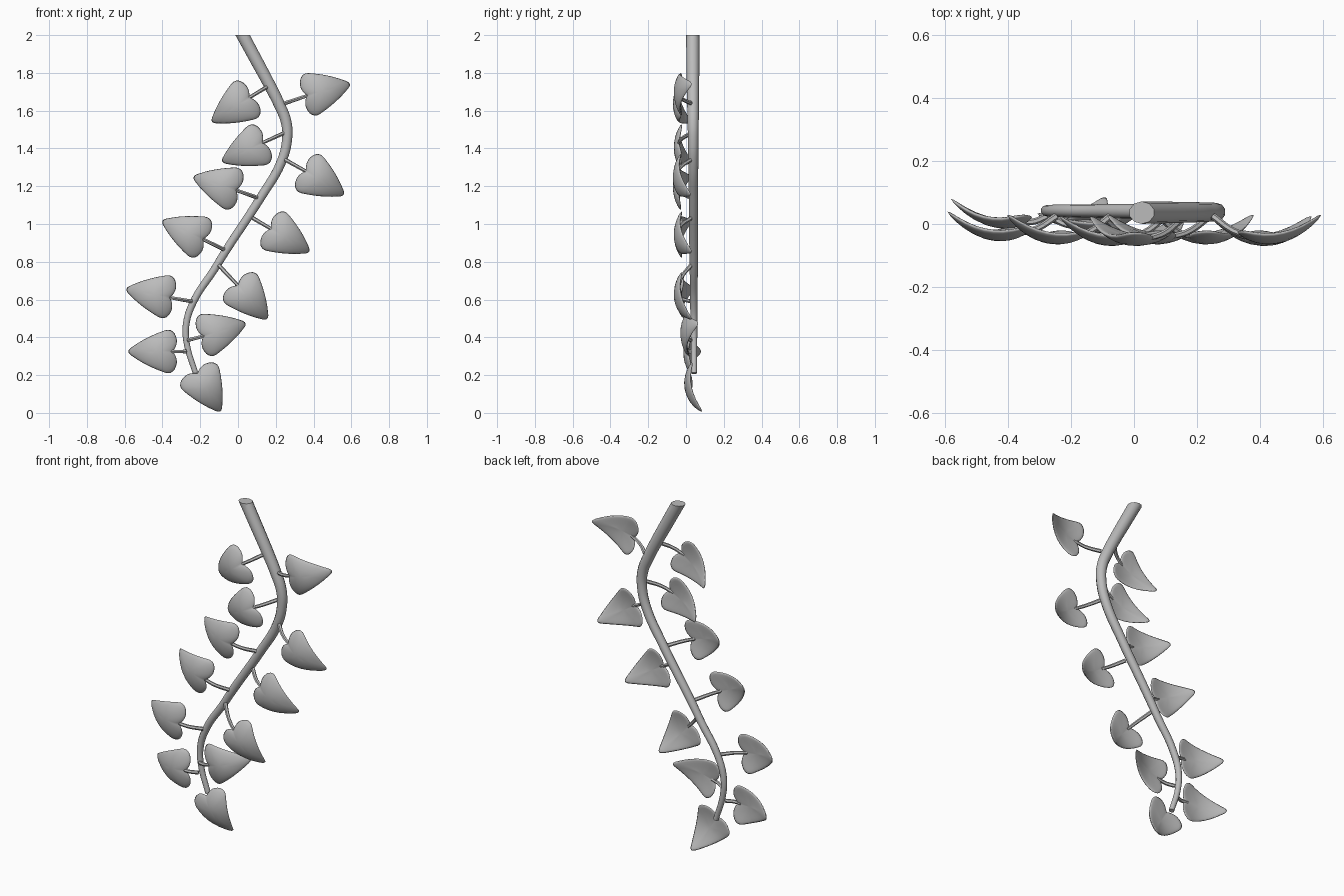
import bpy, bmesh
from math import cos, sin, radians, sqrt
from mathutils import Vector
from mathutils.geometry import interpolate_bezier

cube = bpy.data.objects.get("Cube")
if cube:
    bpy.data.objects.remove(cube, do_unlink=True)

# One plain grey material
GREY = (0.5, 0.5, 0.5, 1.0)
grey = bpy.data.materials.new("plain_grey")
grey.use_nodes = True
grey.diffuse_color = GREY
bsdf = next(n for n in grey.node_tree.nodes if n.type == 'BSDF_PRINCIPLED')
bsdf.inputs["Base Color"].default_value = GREY


def activate(obj):
    bpy.ops.object.select_all(action='DESELECT')
    obj.select_set(True)
    bpy.context.view_layer.objects.active = obj


def tube(name, points, start_radius, end_radius, sides):
    """Tapered round tube through the points, as a mesh."""
    curve = bpy.data.curves.new(name, 'CURVE')
    curve.dimensions = '3D'
    curve.bevel_depth = 1.0
    curve.bevel_resolution = sides // 4 - 1
    curve.use_fill_caps = True
    curve.resolution_u = 6
    spline = curve.splines.new('BEZIER')
    spline.bezier_points.add(len(points) - 1)
    for i, (knot, co) in enumerate(zip(spline.bezier_points, points)):
        knot.co = co
        knot.handle_left_type = knot.handle_right_type = 'AUTO'
        t = i / (len(points) - 1)
        knot.radius = start_radius + (end_radius - start_radius) * t
    obj = bpy.data.objects.new(name, curve)
    bpy.context.collection.objects.link(obj)
    activate(obj)
    bpy.ops.object.convert(target='MESH')
    obj = bpy.context.view_layer.objects.active
    obj.data.materials.clear()
    obj.data.materials.append(grey)
    bpy.ops.object.shade_smooth_by_angle(angle=radians(50))
    return obj


# Main stem: tapering S bend, trimmed level at the top
STEM = [(-.005, 2.055), (.095, 1.87), (.165, 1.74), (.22, 1.63), (.255, 1.54),
        (.26, 1.45), (.23, 1.33), (.12, 1.14), (-.06, .865), (-.125, .76),
        (-.235, .59), (-.275, .465), (-.27, .36), (-.225, .21)]
stem = tube("main_stem", [(x, .044 - .004 * z, z) for x, z in STEM], .036, .015, 16)
bm = bmesh.new()
bm.from_mesh(stem.data)
cut = bmesh.ops.bisect_plane(bm, geom=bm.verts[:] + bm.edges[:] + bm.faces[:],
                             plane_co=(0, 0, 2), plane_no=(0, 0, 1), clear_outer=True)
rim = [e for e in cut["geom_cut"] if isinstance(e, bmesh.types.BMEdge)]
bmesh.ops.holes_fill(bm, edges=rim)
bmesh.ops.recalc_face_normals(bm, faces=bm.faces)
bm.to_mesh(stem.data)
bm.free()
activate(stem)
bpy.ops.object.shade_smooth_by_angle(angle=radians(50))

# Heart outline: half of it as two Bezier spans (along, across), then mirrored
LENGTH = .235
THICK = .015
SPANS = [((0, 0), (-.05, .06), (-.1, .16), (-.09, .26)),
         ((-.09, .26), (-.07, .42), (.03, .53), (.18, .475)),
         ((.18, .475), (.45, .38), (.7, .26), (.92, .1)),
         ((.92, .1), (.98, .06), (1, .03), (1, 0))]
half = []
for span in SPANS:
    pts = interpolate_bezier(*[Vector((u, v, 0)) for u, v in span], 7)
    half += [(p.x, p.y) for p in pts[:-1]]
half.append((1, 0))
OUTLINE = half + [(u, -v) for u, v in half[-2:0:-1]]
CENTRE = .36


def leaf(name, notch, angle, front):
    """Padded heart leaf, cupped towards the back."""
    a = radians(angle)
    bm = bmesh.new()

    def vert(u, v, r, side):
        bow = .6 * (u - .25) ** 2 + .4 * v * v
        y = front + THICK + LENGTH * bow + side * THICK * sqrt(max(0, 1 - r * r))
        along, across = u * LENGTH, v * LENGTH
        return bm.verts.new((notch[0] + along * cos(a) - across * sin(a), y,
                             notch[1] + along * sin(a) + across * cos(a)))

    def ring(r, side):
        return [vert(CENTRE + (u - CENTRE) * r, v * r, r, side) for u, v in OUTLINE]

    steps = (.25, .5, .7, .85, .95)
    rings = [ring(r, -1) for r in steps] + [ring(1, 0)]
    rings += [ring(r, 1) for r in reversed(steps)]
    n = len(OUTLINE)
    for lower, upper in zip(rings, rings[1:]):
        for i in range(n):
            j = (i + 1) % n
            bm.faces.new((lower[i], lower[j], upper[j], upper[i]))
    for end, side in ((rings[0], -1), (rings[-1], 1)):
        middle = vert(CENTRE, 0, 0, side)
        for i in range(n):
            bm.faces.new((middle, end[i], end[(i + 1) % n]))
    bmesh.ops.recalc_face_normals(bm, faces=bm.faces)
    mesh = bpy.data.meshes.new(name)
    bm.to_mesh(mesh)
    bm.free()
    mesh.materials.append(grey)
    obj = bpy.data.objects.new(name, mesh)
    bpy.context.collection.objects.link(obj)
    activate(obj)
    bpy.ops.object.shade_smooth()


# Leaves: stalk root, leaf notch, heading in degrees, frontmost depth
LEAVES = [((.25, 1.64), (.365, 1.68), 15, -.065),
          ((.16, 1.73), (.06, 1.67), 213, -.07),
          ((.24, 1.48), (.13, 1.43), 205, -.065),
          ((.25, 1.34), (.36, 1.28), -32, -.07),
          ((.10, 1.14), (-.01, 1.18), 163, -.07),
          ((.08, 1.03), (.175, .975), -31, -.065),
          ((-.075, .865), (-.185, .92), 156, -.065),
          ((-.1, .78), (0, .675), -49, -.065),
          ((-.245, .59), (-.36, .61), 169, -.055),
          ((-.265, .385), (-.185, .405), 17, -.03),
          ((-.275, .325), (-.345, .325), 180, -.015),
          ((-.225, .21), (-.215, .21), -59, -.01)]
for k, (root, notch, angle, front) in enumerate(LEAVES, 1):
    leaf(f"leaf_{k}", notch, angle, front)
    if k == len(LEAVES):
        break  # the last leaf sits straight on the stem end
    end_y = front + 1.6 * THICK
    inner = (notch[0] + .02 * cos(radians(angle)), notch[1] + .02 * sin(radians(angle)))
    mid = [(p + q) / 2 for p, q in zip(root, inner)]
    tube(f"leaf_stalk_{k}", [(root[0], .025, root[1]),
                             (mid[0], .6 * end_y + .002, mid[1]),
                             (inner[0], end_y, inner[1])], .011, .009, 8)
